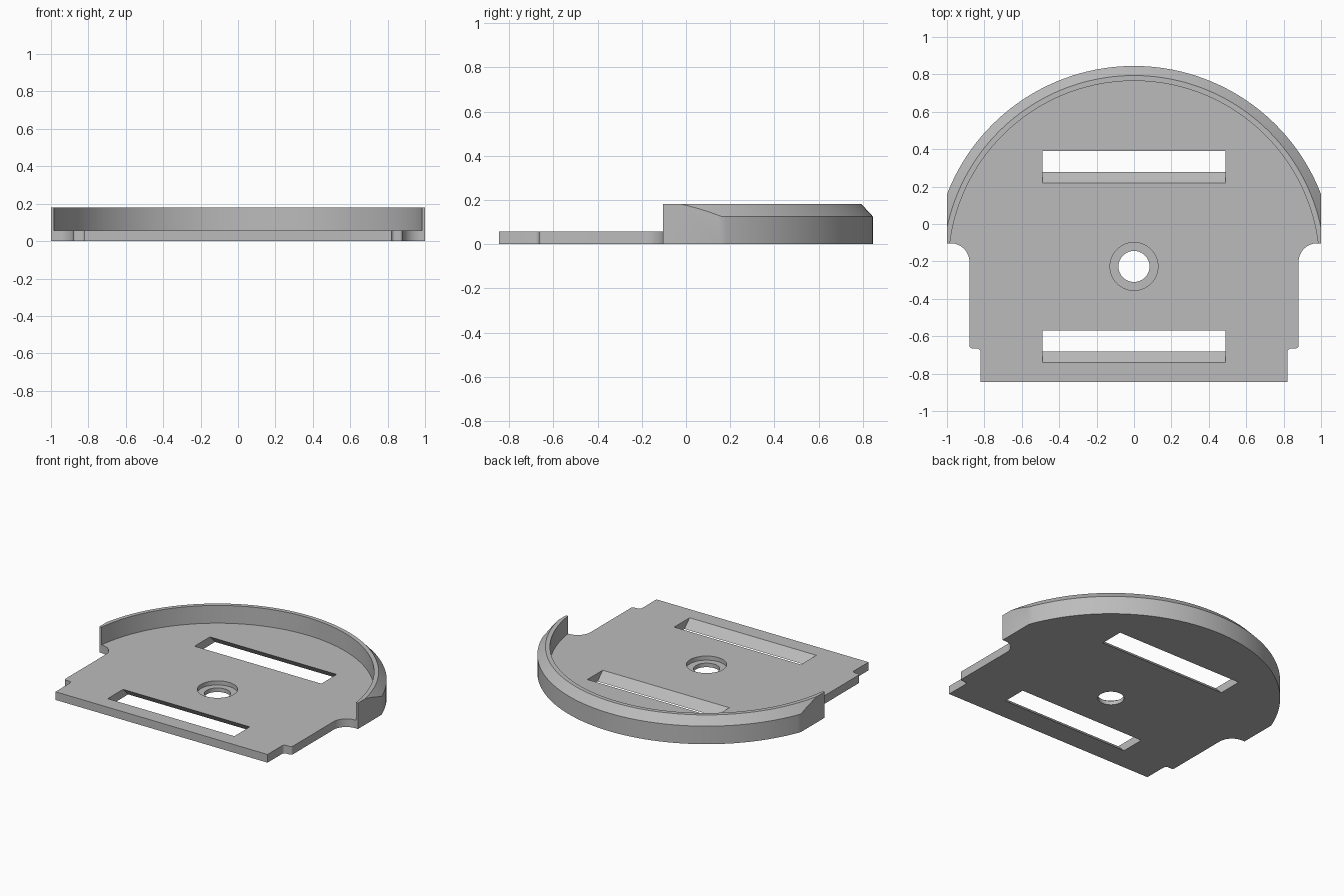
import bpy, bmesh
from math import sin, cos, asin, pi, radians
from mathutils import Vector

if "Cube" in bpy.data.objects:
    bpy.data.objects.remove(bpy.data.objects["Cube"], do_unlink=True)

CY = -0.227        # shared centre of the hole and the rim arcs
FLOOR = 0.057      # plate thickness
TOP = 0.181        # rim height
SHOULDER = -0.103  # where the rim stops
R_OUT, R_TOP, R_IN = 1.072, 1.021, 0.992
SEGS = 160

grey = bpy.data.materials.new("plain grey")
grey.use_nodes = True
grey.diffuse_color = (0.5, 0.5, 0.5, 1)
grey.node_tree.nodes["Principled BSDF"].inputs["Base Color"].default_value = (0.5, 0.5, 0.5, 1)


def arc(cx, cy, r, a0, a1, n):
    return [(cx + r * cos(a0 + (a1 - a0) * i / n), cy + r * sin(a0 + (a1 - a0) * i / n))
            for i in range(n + 1)]


def finish(name, bm):
    bmesh.ops.recalc_face_normals(bm, faces=bm.faces)
    mesh = bpy.data.meshes.new(name)
    bm.to_mesh(mesh)
    bm.free()
    mesh.materials.append(grey)
    ob = bpy.data.objects.new(name, mesh)
    bpy.context.collection.objects.link(ob)
    return ob


def prism(name, points, sweep):
    bm = bmesh.new()
    face = bm.faces.new([bm.verts.new(p) for p in points])
    new = bmesh.ops.extrude_face_region(bm, geom=[face], use_keep_orig=True)["geom"]
    bmesh.ops.translate(bm, vec=Vector(sweep), verts=[v for v in new if isinstance(v, bmesh.types.BMVert)])
    return finish(name, bm)


def upright(name, outline, z0, z1):
    return prism(name, [(x, y, z0) for x, y in outline], (0, 0, z1 - z0))


def mirrored(half):
    return half + [(-x, y) for x, y in reversed(half)]


def cut(target, tool, operation="DIFFERENCE"):
    mod = target.modifiers.new(tool.name, "BOOLEAN")
    mod.operation, mod.object, mod.solver = operation, tool, "EXACT"
    bpy.context.view_layer.objects.active = target
    bpy.ops.object.modifier_apply(modifier=mod.name)
    bpy.data.objects.remove(tool, do_unlink=True)


# Chamfered disc blank
bm = bmesh.new()
rings = []
for r, z in ((R_OUT, 0), (R_OUT, 0.126), (R_TOP, TOP)):
    rings.append([bm.verts.new((x, y, z)) for x, y in arc(0, CY, r, 0, 2 * pi, SEGS)[:-1]])
for low, high in zip(rings, rings[1:]):
    for i in range(SEGS):
        j = (i + 1) % SEGS
        bm.faces.new((low[i], low[j], high[j], high[i]))
bm.faces.new(rings[0])
bm.faces.new(rings[-1])
plate = finish("base_plate", bm)

# Side outline with notched shoulders and stepped front corners
half = [(1, 1.2), (1, SHOULDER)]
half += arc(0.98, SHOULDER - 0.1, 0.1, pi / 2, pi, 12)
half += arc(0.865, -0.65, 0.015, 0, -pi / 2, 5)
half += arc(0.84, -0.685, 0.02, pi / 2, pi, 5)
half += [(0.82, -0.845)]
cut(plate, upright("outline", mirrored(half), -0.1, 0.3), "INTERSECT")

# Pocket that leaves the raised curved rim
start = asin((SHOULDER - CY) / R_IN)
pocket = arc(0, CY, R_IN, pi / 2, start, SEGS // 2)[1:]
pocket += [(1.3, SHOULDER), (1.3, -1.5)]
cut(plate, upright("pocket", [(0, CY + R_IN)] + mirrored(pocket), FLOOR, 0.4))

# Centre hole with counterbore
cut(plate, upright("counterbore", arc(0, CY, 0.128, 0, 2 * pi, 64)[:-1], 0.028, 0.3))
cut(plate, upright("through_hole", arc(0, CY, 0.083, 0, 2 * pi, 64)[:-1], -0.1, 0.3))

# Two slanted strap slots
for y in (0.22, -0.74):
    lo, hi = y + 2 * FLOOR, y - FLOOR
    section = [(-0.49, lo, -FLOOR), (-0.49, lo + 0.17, -FLOOR),
               (-0.49, hi + 0.17, 2 * FLOOR), (-0.49, hi, 2 * FLOOR)]
    cut(plate, prism("slot", section, (0.98, 0, 0)))

bpy.ops.object.select_all(action="DESELECT")
plate.select_set(True)
bpy.context.view_layer.objects.active = plate
bpy.ops.object.shade_smooth_by_angle(angle=radians(25))
